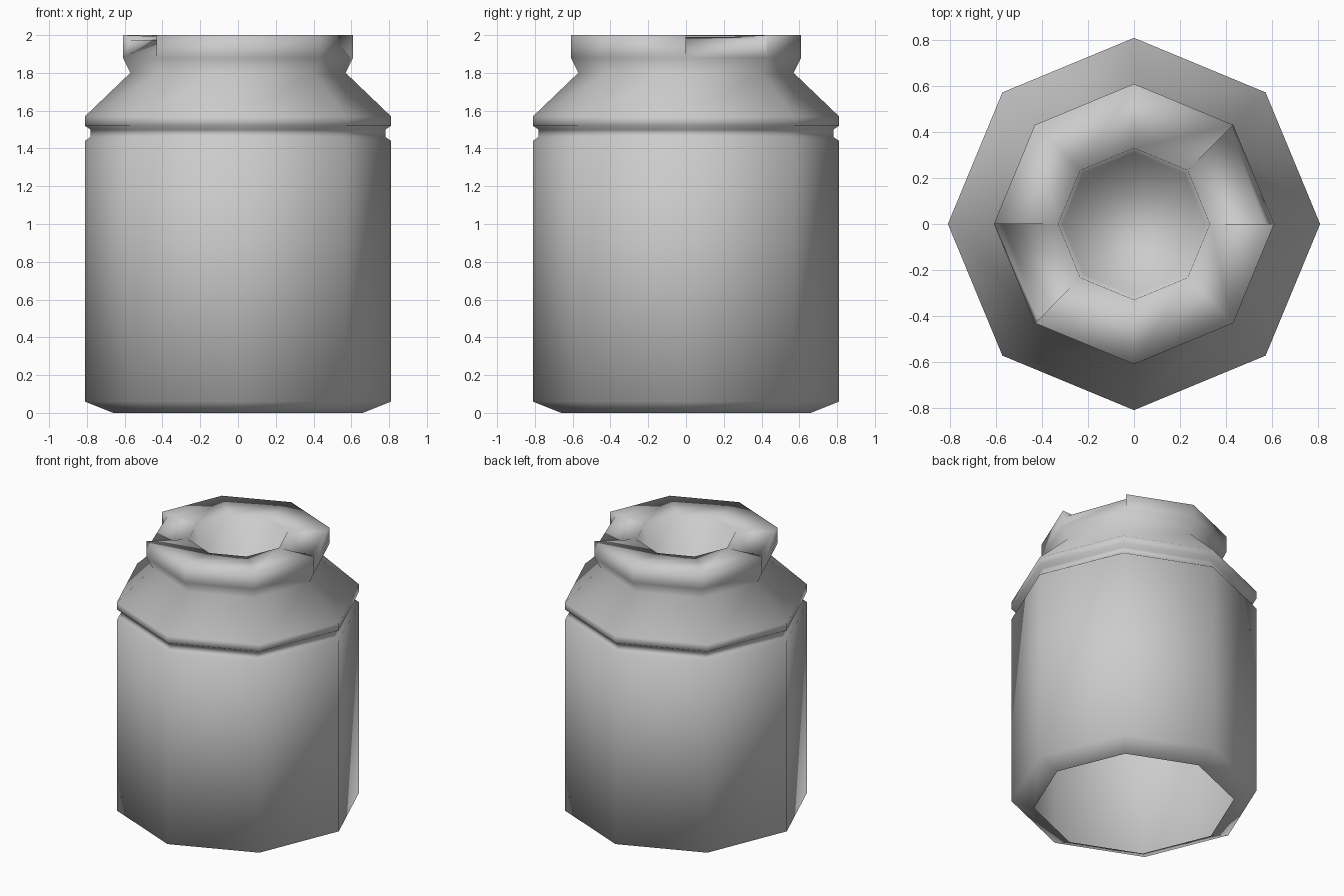
import bpy, bmesh
from math import sin, cos, pi

cube = bpy.data.objects.get("Cube")
if cube:
    bpy.data.objects.remove(cube, do_unlink=True)

SIDES = 8
NOTCHED = (0, 4)          # sides of the rim that carry a recess

metal = bpy.data.materials.new("grey_metal")
metal.use_nodes = True
grey = (0.6, 0.6, 0.6, 1)
metal.diffuse_color = grey
metal.node_tree.nodes["Principled BSDF"].inputs["Base Color"].default_value = grey

bm = bmesh.new()


def point(i, r, z):
    a = 2 * pi * i / SIDES
    return bm.verts.new((r * cos(a), r * sin(a), z))


def ring(r, z):
    return [point(i, r, z) for i in range(SIDES)]


def side(low, high, i):
    j = (i + 1) % SIDES
    bm.faces.new((low[i], low[j], high[j], high[i]))


def band(low, high):
    for i in range(SIDES):
        side(low, high, i)


# Body, groove, shoulder and neck, open underneath
profile = [(0.66, 0), (0.81, 0.06), (0.81, 1.44), (0.78, 1.46), (0.78, 1.50),
           (0.81, 1.52), (0.81, 1.57), (0.57, 1.80), (0.61, 1.88)]
rings = [ring(r, z) for r, z in profile]
for low, high in zip(rings, rings[1:]):
    band(low, high)

# Rim with two recessed sides
collar = rings[-1]
lip = ring(0.61, 2.0)
mouth = ring(0.33, 1.99)
for i in range(SIDES):
    if i not in NOTCHED:
        side(collar, lip, i)
        side(lip, mouth, i)
        continue
    j = i + 1
    start, end = point(i, 0.57, 1.975), point(j, 0.59, 1.975)
    bm.faces.new((collar[i], collar[j], end, start))
    bm.faces.new((start, end, mouth[j], mouth[i]))
    bm.faces.new((collar[i], start, mouth[i], lip[i]))
    bm.faces.new((collar[j], lip[j], mouth[j], end))

# Hollow in the mouth
well = ring(0.31, 1.74)
band(mouth, well)
bm.faces.new(well)

bmesh.ops.recalc_face_normals(bm, faces=bm.faces)
# Outer wall must point outwards
bm.normal_update()
wall = next(f for f in bm.faces if f.calc_area() > 0.5)
if wall.normal.dot(wall.calc_center_median()) < 0:
    bmesh.ops.reverse_faces(bm, faces=bm.faces)
for f in bm.faces:
    f.smooth = True

mesh = bpy.data.meshes.new("can")
bm.to_mesh(mesh)
bm.free()
mesh.materials.append(metal)
bpy.context.collection.objects.link(bpy.data.objects.new("can", mesh))
